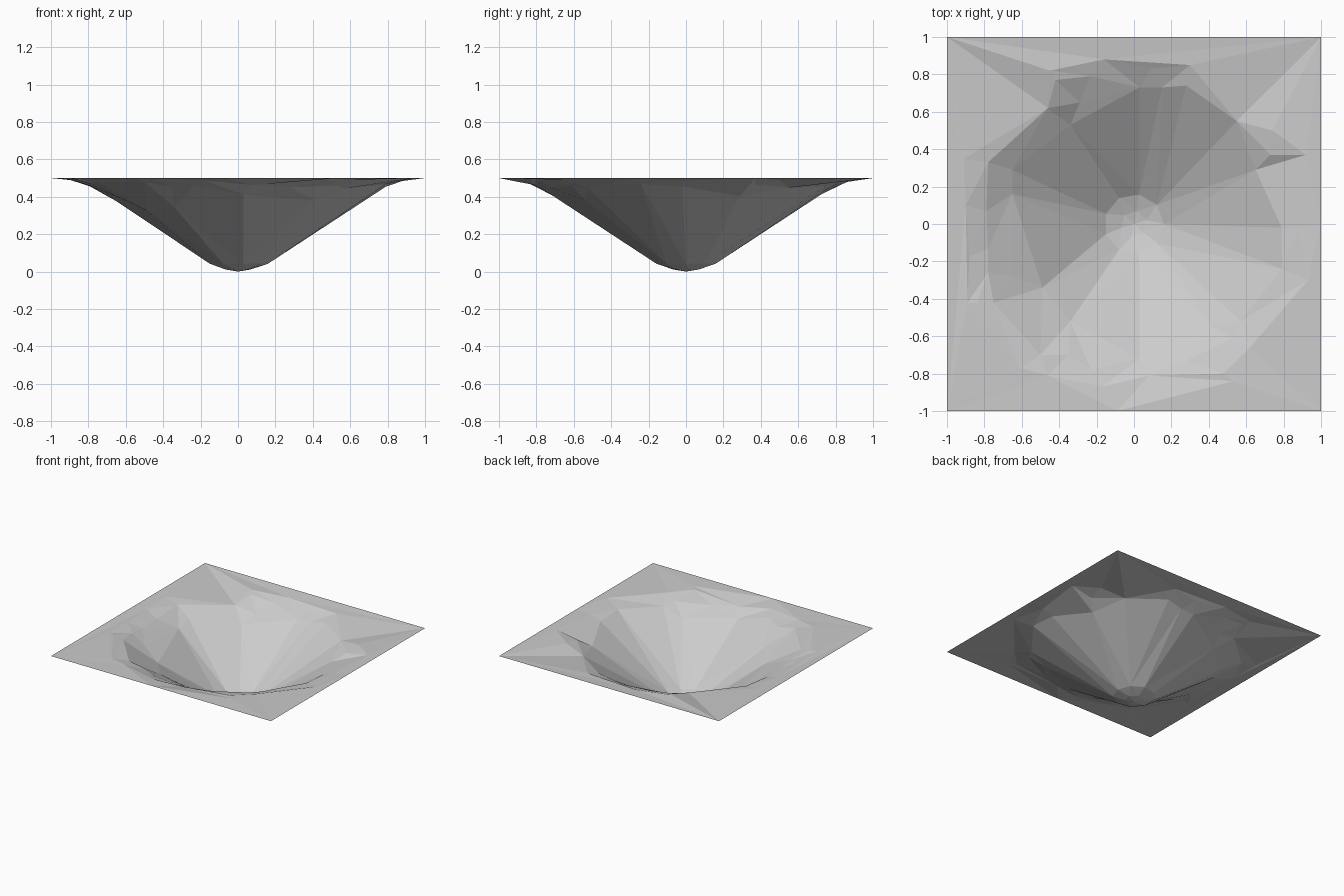
import bpy, math
from mathutils import Vector
from mathutils.geometry import delaunay_2d_cdt

if "Cube" in bpy.data.objects:
    bpy.data.objects.remove(bpy.data.objects["Cube"])

stone = bpy.data.materials.new("plain grey")
stone.diffuse_color = (0.6, 0.6, 0.6, 1)
stone.use_nodes = True
stone.node_tree.nodes["Principled BSDF"].inputs["Base Color"].default_value = stone.diffuse_color

# Radial profile of the bowl: (radius, height)
PROFILE = [(0, 0), (.06, .008), (.16, .042), (.6, .33), (.78, .45),
           (.86, .48), (.93, .497), (1, .5), (2, .5)]


def height(x, y):
    r = math.hypot(x, y)
    for (r0, z0), (r1, z1) in zip(PROFILE, PROFILE[1:]):
        if r <= r1:
            return z0 + (z1 - z0) * (r - r0) / (r1 - r0)


def ring(count, radius, turn):
    return [(radius * math.cos(math.tau * i / count + turn),
             radius * math.sin(math.tau * i / count + turn)) for i in range(count)]


# Rounded floor of the bowl
floor = [(0, 0)] + ring(6, .07, .3) + ring(9, .16, 0)

# Uneven break points at the top of the sloping wall
wall = [(.03, .73), (.15, .73), (.28, .74), (.55, .55), (.65, .29), (.79, -.02),
        (.79, -.24), (.57, -.52), (.41, -.54), (.53, -.61), (.28, -.73), (.03, -.72),
        (-.23, -.78), (-.35, -.70), (-.50, -.70), (-.34, -.52), (-.49, -.34),
        (-.65, -.28), (-.78, -.26), (-.75, -.42), (-.78, -.13), (-.65, .16),
        (-.79, .07), (-.78, .33), (-.65, .29), (-.46, .62), (-.34, .53), (-.29, .65)]

# Uneven rim blending into the flat square
rim = [(-.91, .35), (-.45, .82), (-.42, .77), (-.16, .88), (-.23, .79), (.09, .83),
       (.30, .85), (.74, .50), (.73, .37), (.92, .37), (.88, -.02), (1, 0),
       (.93, -.30), (.62, -.66), (.48, -.80), (.53, -.84), (.08, -.81), (-.17, -.87),
       (-.09, -1), (-.46, -.81), (-.61, -.77), (-.84, -.42), (-.89, -.42),
       (-.88, -.17), (-.90, .10)]
corners = [(x, y) for x in (-1, 1) for y in (-1, 1)]

# Triangulate the plan and drop it onto the profile
plan = [Vector(p) for p in floor + wall + rim + corners]
flat, _, faces, *_ = delaunay_2d_cdt(plan, [], [], 0, 1e-5)
mesh = bpy.data.meshes.new("crater_ground")
mesh.from_pydata([(p.x, p.y, height(p.x, p.y)) for p in flat], [], faces)
mesh.materials.append(stone)
mesh.update()
if sum(p.normal.z for p in mesh.polygons) < 0:
    mesh.flip_normals()
bpy.context.collection.objects.link(bpy.data.objects.new("crater_ground", mesh))
